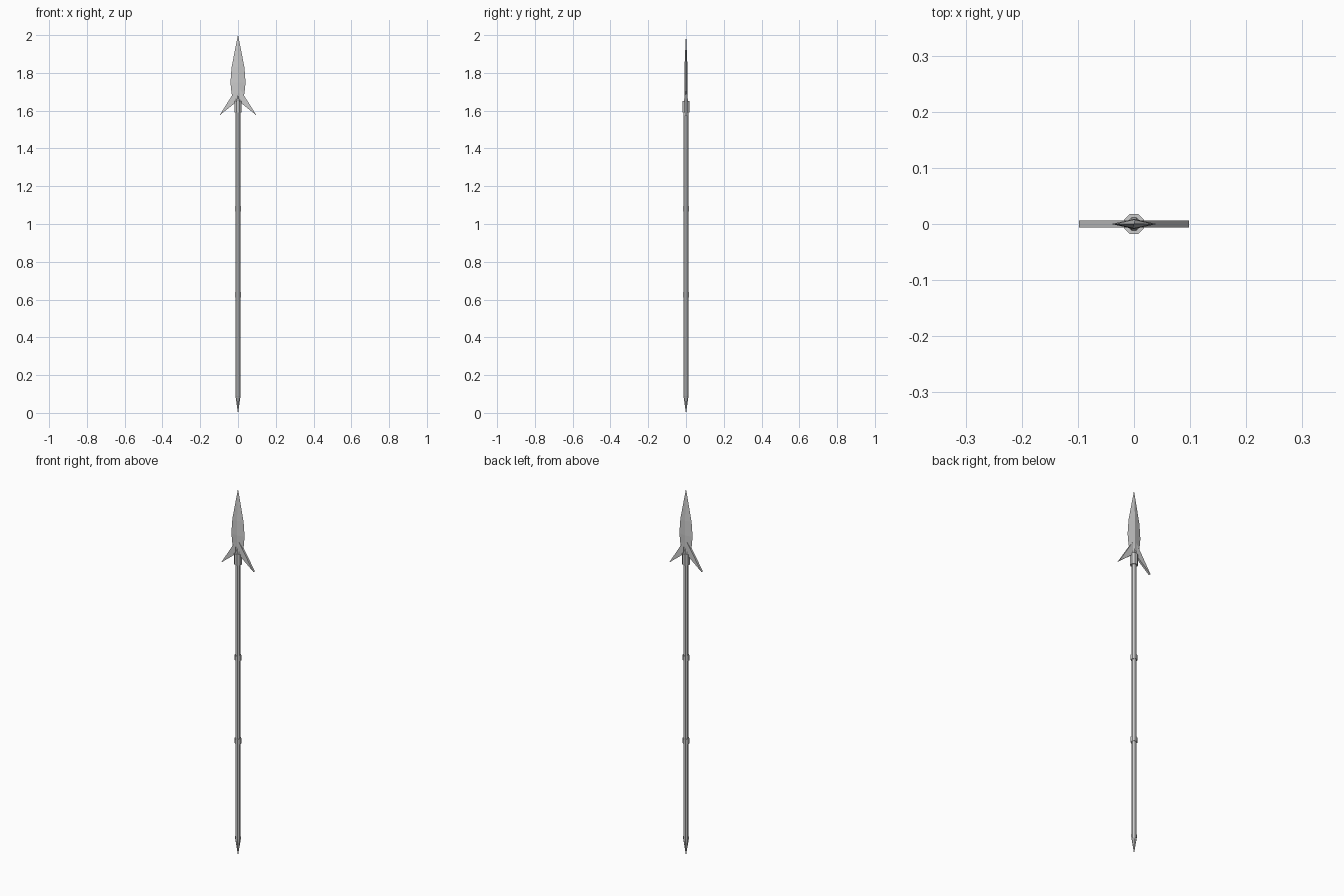
import bpy
import math

if "Cube" in bpy.data.objects:
    bpy.data.objects.remove(bpy.data.objects["Cube"])


def make_object(name, verts, faces):
    mesh = bpy.data.meshes.new(name)
    mesh.from_pydata(verts, [], faces)
    mesh.update()
    obj = bpy.data.objects.new(name, mesh)
    bpy.context.collection.objects.link(obj)
    return obj


def loft(name, rings):
    """Closed skin over rings that share one vertex count."""
    n = len(rings[0])
    verts = [v for ring in rings for v in ring]
    faces = [list(range(n))[::-1], list(range(len(verts) - n, len(verts)))]
    for r in range(len(rings) - 1):
        for i in range(n):
            j = (i + 1) % n
            faces.append([r * n + i, r * n + j, (r + 1) * n + j, (r + 1) * n + i])
    return make_object(name, verts, faces)


def octagon(z, apothem):
    r = apothem / math.cos(math.pi / 8)
    angles = [math.pi / 8 + i * math.pi / 4 for i in range(8)]
    return [(r * math.cos(a), r * math.sin(a), z) for a in angles]


def turned(name, profile):
    return loft(name, [octagon(z, r) for z, r in profile])


# Shaft with its pointed butt, grip bands, collar and blade socket
turned("shaft", [(0.08, 0.0125), (1.64, 0.0125)])
turned("butt_spike", [(0.0, 0.0006), (0.09, 0.0135), (0.10, 0.0135)])
turned("lower_grip_band", [(0.611, 0.0155), (0.639, 0.0155)])
turned("upper_grip_band", [(1.066, 0.0155), (1.094, 0.0155)])
turned("collar", [(1.59, 0.018), (1.65, 0.018)])
turned("blade_socket", [(1.64, 0.0125), (1.71, 0.003)])

# Leaf-shaped blade with a diamond cross-section
sections = [(1.645, 0.018, 0.006), (1.69, 0.034, 0.008), (1.75, 0.040, 0.009),
            (1.83, 0.034, 0.008), (2.0, 0.0004, 0.0004)]
loft("blade", [[(w, 0, z), (0, t, z), (-w, 0, z), (0, -t, z)]
               for z, w, t in sections])

# Swept-back barbs on both sides
barb = [(0.010, 1.715), (0.010, 1.645), (0.098, 1.575)]
for name, side in (("left_barb", -1), ("right_barb", 1)):
    rings = [[(side * x, y, z) for x, z in barb] for y in (-0.006, 0.006)]
    if side > 0:
        rings.reverse()
    loft(name, rings)
